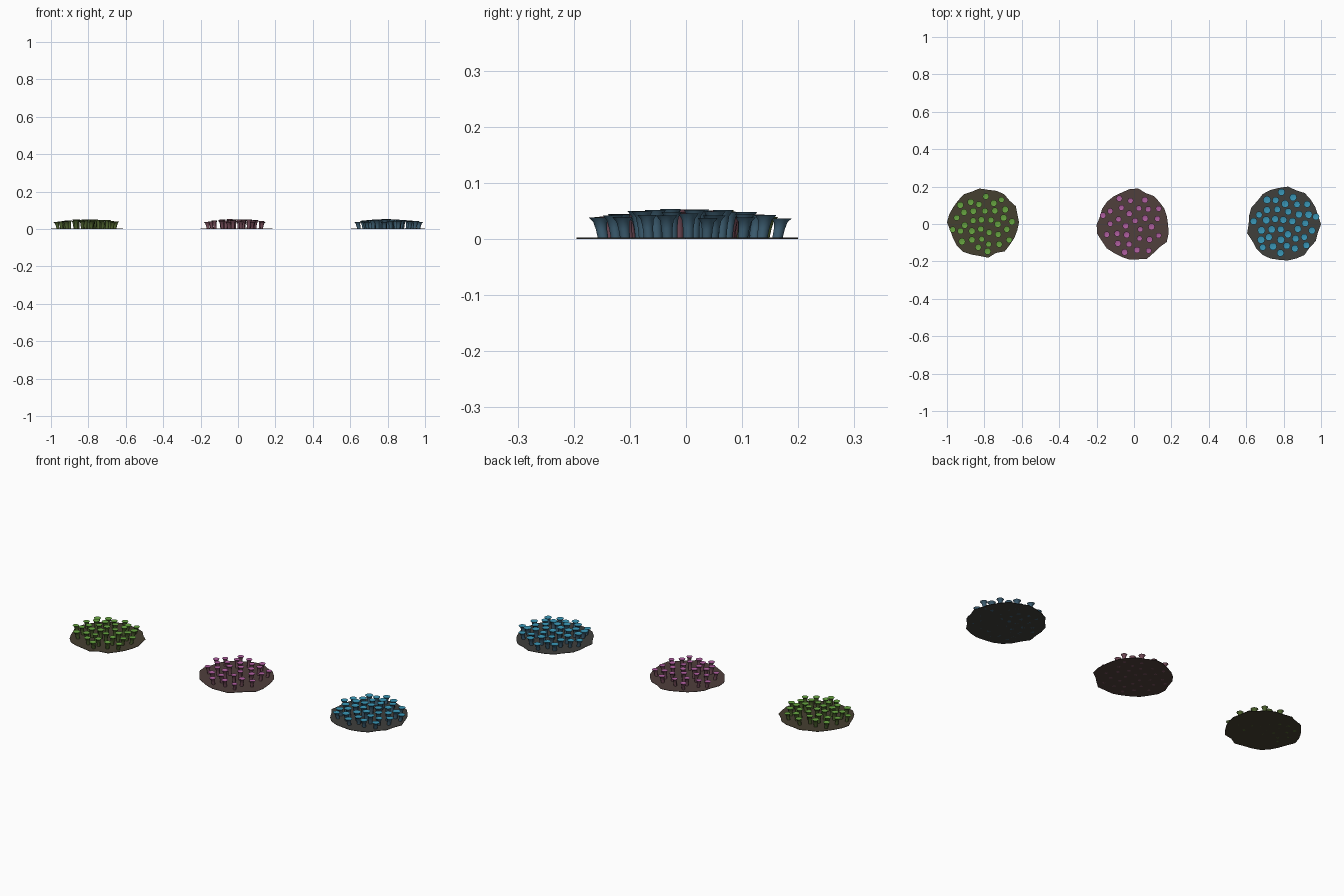
import bpy, bmesh, math, random
from mathutils import Vector

if "Cube" in bpy.data.objects:
    bpy.data.objects.remove(bpy.data.objects["Cube"])

random.seed(7)
SIDES = 10


def material(name, rgb):
    m = bpy.data.materials.new(name)
    m.diffuse_color = (*rgb, 1)
    m.use_nodes = True
    m.node_tree.nodes["Principled BSDF"].inputs["Base Color"].default_value = m.diffuse_color
    return m


def finish(bm, name, mats):
    bmesh.ops.recalc_face_normals(bm, faces=bm.faces)
    me = bpy.data.meshes.new(name)
    bm.to_mesh(me)
    bm.free()
    for m in mats:
        me.materials.append(m)
    ob = bpy.data.objects.new(name, me)
    bpy.context.collection.objects.link(ob)
    return ob


def make_mat(name, box, mat):
    # thin encrusting mat with a ragged outline, fitted to its bounds
    x0, x1, y0, y1 = box
    n = 26
    pts = []
    for i in range(n):
        a = math.tau * i / n
        r = 1 + random.uniform(-0.045, 0.045)
        pts.append((r * math.cos(a), r * math.sin(a)))
    xs, ys = [p[0] for p in pts], [p[1] for p in pts]
    bm = bmesh.new()
    ring = [bm.verts.new((x0 + (x - min(xs)) / (max(xs) - min(xs)) * (x1 - x0),
                          y0 + (y - min(ys)) / (max(ys) - min(ys)) * (y1 - y0), 0))
            for x, y in pts]
    bottom = bm.faces.new(ring)
    top = bmesh.ops.extrude_face_region(bm, geom=[bottom], use_keep_orig=True)
    bmesh.ops.translate(bm, vec=(0, 0, 0.002),
                        verts=[g for g in top["geom"] if isinstance(g, bmesh.types.BMVert)])
    finish(bm, name, [mat])


def add_polyp(bm, x, y, lean, height, rim):
    # flared stalk with a shallow cup on top, leaning away from the centre
    profile = [(0.50, 0), (0.54, 0.45), (0.66, 0.80), (1.0, 1.0), (0.6, 0.95)]
    rings = []
    for r, t in profile:
        c = Vector((x, y, 0)) + lean * t
        rings.append([bm.verts.new((c.x + rim * r * math.cos(math.tau * k / SIDES),
                                    c.y + rim * r * math.sin(math.tau * k / SIDES),
                                    height * t)) for k in range(SIDES)])
    for j in range(len(rings) - 1):
        for k in range(SIDES):
            q = (k + 1) % SIDES
            f = bm.faces.new((rings[j][k], rings[j][q], rings[j + 1][q], rings[j + 1][k]))
            f.material_index = 1 if j == 3 else 0
            f.smooth = True
    bm.faces.new(rings[0][::-1])
    cup = bm.faces.new(rings[-1])
    cup.material_index = 1


def make_colony(name, box, count, rim, mat_rgb, stalk_rgb, disc_rgb):
    make_mat(name + "_mat", box, material(name + "_mat", mat_rgb))
    cx, cy = (box[0] + box[1]) / 2, (box[2] + box[3]) / 2
    rx, ry = (box[1] - box[0]) / 2 - 0.025, (box[3] - box[2]) / 2 - 0.025
    bm = bmesh.new()
    turn = random.uniform(0, math.tau)
    for i in range(count):
        t = math.sqrt((i + 0.5) / count)
        a = turn + i * 2.39996 + random.uniform(-0.08, 0.08)
        d = Vector((math.cos(a), math.sin(a), 0))
        height = 0.053 - 0.016 * t * t + random.uniform(-0.002, 0.001)
        lean = d * 0.008 * t
        add_polyp(bm, cx + d.x * (rx * t - 0.006 * t), cy + d.y * (ry * t - 0.006 * t),
                  lean, height, rim * random.uniform(0.92, 1.08))
    polyps = finish(bm, name + "_polyps", [material(name + "_stalk", stalk_rgb),
                                           material(name + "_disc", disc_rgb)])
    bpy.ops.object.select_all(action="DESELECT")
    polyps.select_set(True)
    bpy.context.view_layer.objects.active = polyps
    bpy.ops.object.shade_smooth_by_angle(angle=math.radians(40))


# the three colonies, left to right
make_colony("green_colony", (-1.0, -0.615, -0.18, 0.19), 34, 0.0175,
            (0.06, 0.05, 0.03), (0.08, 0.13, 0.03), (0.13, 0.36, 0.05))
make_colony("pink_colony", (-0.20, 0.185, -0.19, 0.19), 29, 0.0165,
            (0.08, 0.05, 0.045), (0.19, 0.08, 0.11), (0.42, 0.11, 0.34))
make_colony("blue_colony", (0.605, 1.0, -0.195, 0.20), 37, 0.0195,
            (0.05, 0.05, 0.045), (0.05, 0.12, 0.18), (0.04, 0.30, 0.46))
